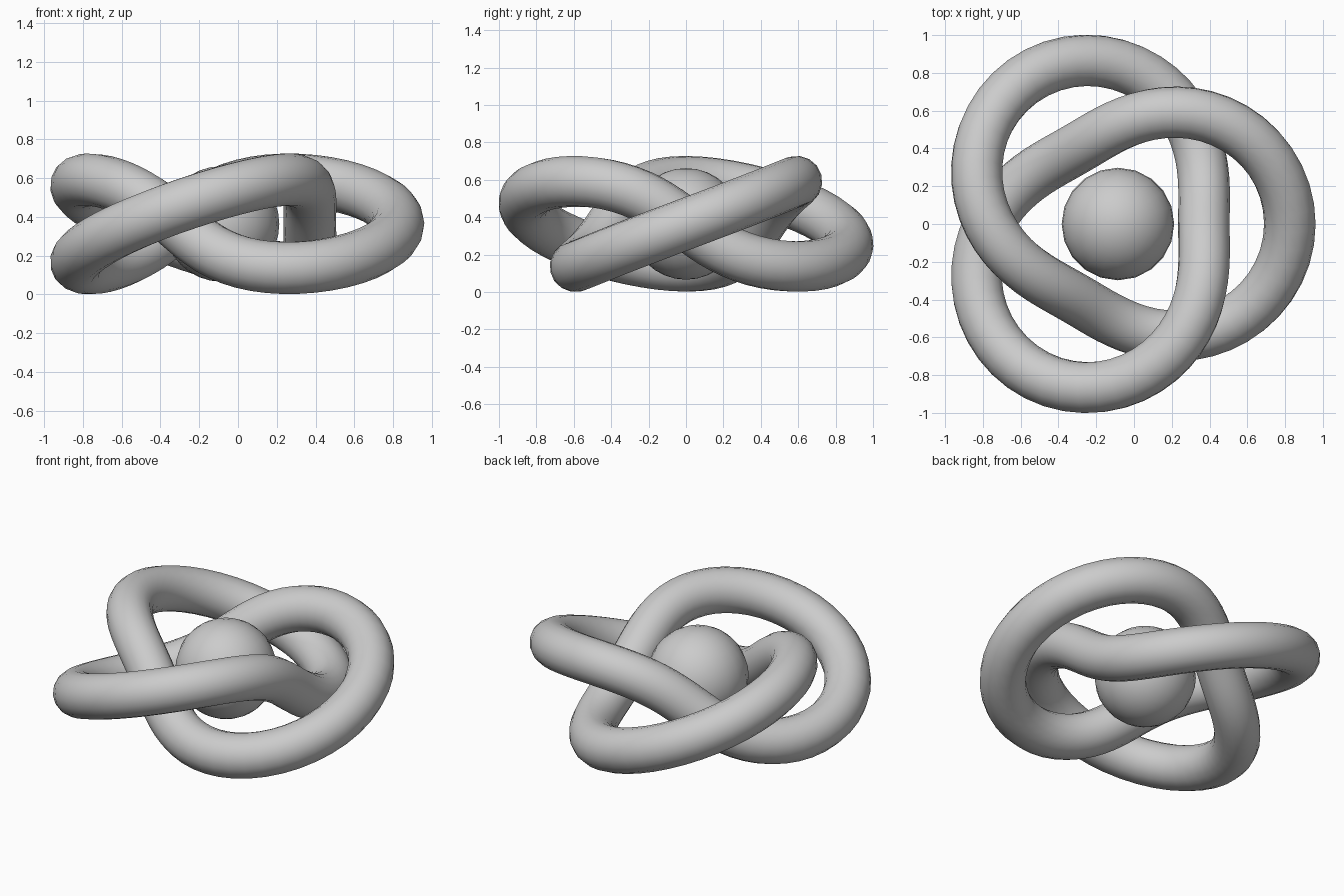
import bpy
from math import sin, cos, pi

if "Cube" in bpy.data.objects:
    bpy.data.objects.remove(bpy.data.objects["Cube"])

S = 0.2275                 # minor radius of the guiding torus; everything scales from it
CX, CZ = -0.085, 0.364     # knot centre
STEPS = 128

# trefoil tube: path winding twice around and three times through a torus
curve = bpy.data.curves.new("knot_tube", 'CURVE')
curve.dimensions = '3D'
curve.bevel_depth = 0.6 * S
curve.bevel_resolution = 6
curve.use_fill_caps = False
spline = curve.splines.new('POLY')
spline.points.add(STEPS - 1)
for i, p in enumerate(spline.points):
    t = 2 * pi * i / STEPS
    r = S * (3 + cos(3 * t))
    p.co = (CX + r * cos(2 * t), r * sin(2 * t), CZ + S * sin(3 * t), 1)
spline.use_cyclic_u = True
spline.use_smooth = True
knot = bpy.data.objects.new("knot_tube", curve)
bpy.context.collection.objects.link(knot)
bpy.context.view_layer.objects.active = knot
knot.select_set(True)
bpy.ops.object.convert(target='MESH')
bpy.ops.object.shade_smooth()

# floating ball in the middle
bpy.ops.mesh.primitive_uv_sphere_add(segments=20, ring_count=16, radius=1.31 * S,
                                     location=(CX, 0, CZ))
ball = bpy.context.object
ball.name = "center_ball"
bpy.ops.object.shade_smooth()
